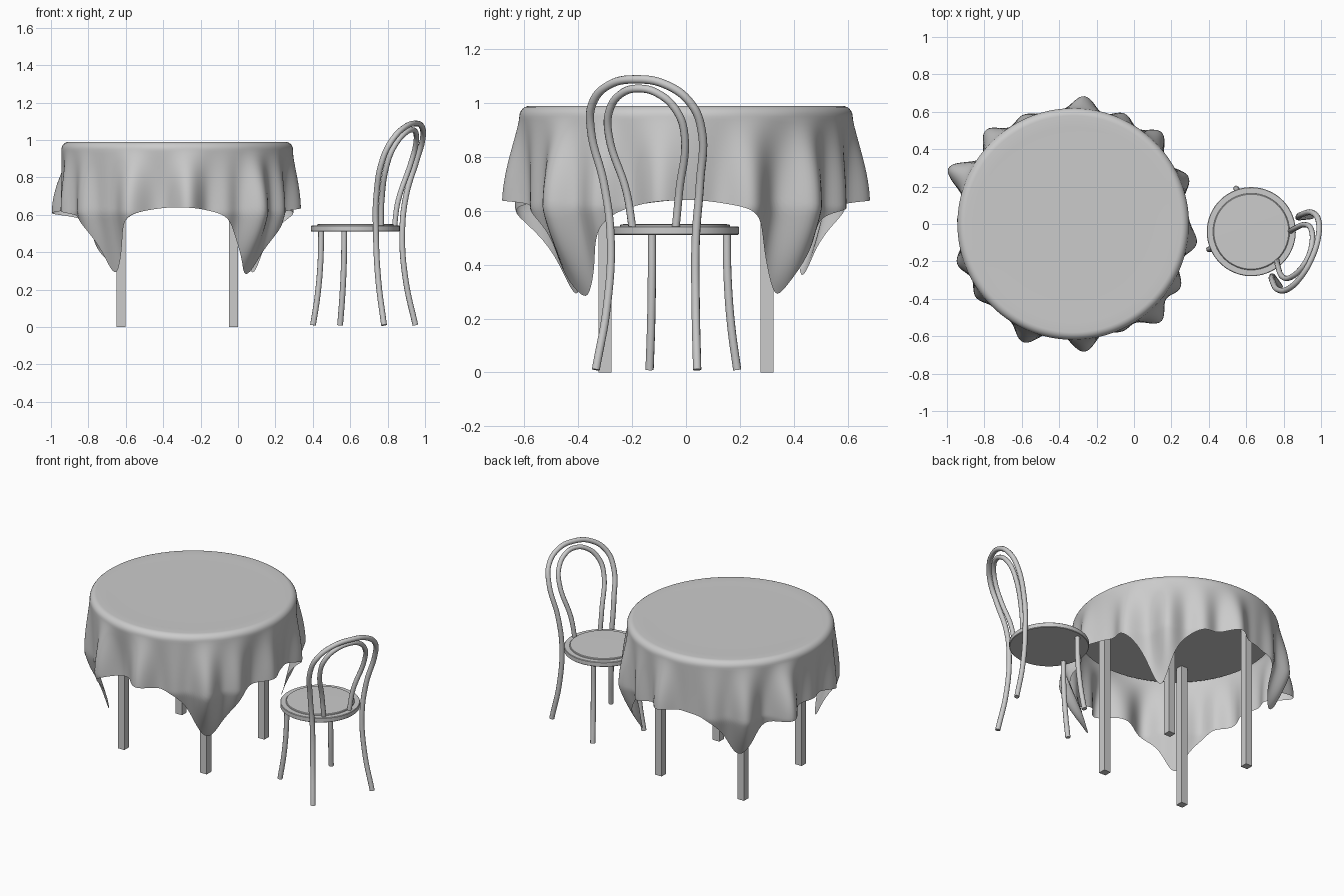
import bpy, bmesh, math
from mathutils import Vector, Matrix

cube = bpy.data.objects.get("Cube")
if cube:
    bpy.data.objects.remove(cube, do_unlink=True)

grey = bpy.data.materials.new("plain_grey")
grey.use_nodes = True
grey.diffuse_color = (0.6, 0.6, 0.6, 1)
grey.node_tree.nodes["Principled BSDF"].inputs["Base Color"].default_value = (0.6, 0.6, 0.6, 1)

TABLE = Vector((-0.325, 0, 0))
CHAIR = Matrix.Translation((0.627, -0.041, 0)) @ Matrix.Rotation(math.radians(-24), 4, "Z")


def finish(ob, angle=40):
    """Give the object its colour and smooth shading with sharp edges kept."""
    ob.data.materials.clear()
    ob.data.materials.append(grey)
    bpy.ops.object.select_all(action="DESELECT")
    ob.select_set(True)
    bpy.context.view_layer.objects.active = ob
    bpy.ops.object.shade_smooth_by_angle(angle=math.radians(angle))
    return ob


def mesh_object(name, bm, angle=40):
    me = bpy.data.meshes.new(name)
    bm.to_mesh(me)
    bm.free()
    ob = bpy.data.objects.new(name, me)
    bpy.context.collection.objects.link(ob)
    return finish(ob, angle)


def rings_mesh(name, rings, angle=40):
    """Skin a list of closed rings, starting from a single middle point."""
    bm = bmesh.new()
    loops = [[bm.verts.new(p) for p in ring] for ring in rings]
    n = len(loops[0])
    hub = bm.verts.new(sum((v.co for v in loops[0]), Vector()) / n)
    for i in range(n):
        j = (i + 1) % n
        bm.faces.new((hub, loops[0][i], loops[0][j]))
        for a, b in zip(loops, loops[1:]):
            bm.faces.new((a[i], b[i], b[j], a[j]))
    return mesh_object(name, bm, angle)


def circle(r, z, steps):
    angles = [math.tau * i / steps for i in range(steps)]
    return [Vector((r * math.cos(a), r * math.sin(a), z)) for a in angles]


def lathe(name, profile):
    return rings_mesh(name, [circle(r, z, 64) for r, z in profile], 30)


def tube(name, points, radius):
    """Bend a round rod through the points, in the chair's own space."""
    cu = bpy.data.curves.new(name, "CURVE")
    cu.dimensions = "3D"
    cu.bevel_depth = radius
    cu.bevel_resolution = 3
    cu.resolution_u = 8
    cu.use_fill_caps = True
    sp = cu.splines.new("BEZIER")
    sp.bezier_points.add(len(points) - 1)
    for bp, p in zip(sp.bezier_points, points):
        bp.co = p
        bp.handle_left_type = bp.handle_right_type = "AUTO"
    ob = bpy.data.objects.new(name, cu)
    bpy.context.collection.objects.link(ob)
    ob.matrix_world = CHAIR
    bpy.ops.object.select_all(action="DESELECT")
    ob.select_set(True)
    bpy.context.view_layer.objects.active = ob
    bpy.ops.object.convert(target="MESH")
    return finish(bpy.context.object)


# Tablecloth: folds are (direction, reach), corners are (direction, drop)
FOLDS = [(3, .03), (22, .085), (46, .1), (65, .07), (85, .105), (101, .03), (115, .06),
         (133, .105), (156, .15), (178, .04), (199, .075), (217, .07), (232, .03), (247, .105),
         (275, .105), (295, .05), (312, .12), (329, .085), (351, .085)]
CORNERS = [(40, .29), (130, .22), (231, .29), (310, .18), (319, .18)]
SHOULDER = 0.95


def bumps(deg, items, width):
    total = 0
    for centre, size in items:
        d = (deg - centre + 180) % 360 - 180
        total += size * math.exp(-(d / width) ** 2 / 2)
    return total


def hem_height(deg):
    return 0.61 + 0.03 * math.cos(math.radians(4 * deg)) - bumps(deg, CORNERS, 7.2)


def cloth_point(deg, t):
    """Folds swell down to the hem; hanging corners curl back to the legs."""
    z = SHOULDER + (hem_height(deg) - SHOULDER) * t
    s = (SHOULDER - z) / 0.34
    swell = math.sin(min(s, 2) * math.pi / 2) ** 1.2
    r = 0.619 + swell * (bumps(deg, FOLDS, 5.4) - 0.038) - 0.1 * max(s - 1, 0)
    a = math.radians(deg)
    return Vector((r * math.cos(a), r * math.sin(a), z))


steps = 288
flat = [(r, 0.988) for r in (0.2, 0.4, 0.52)]
edge = [(0.579 + 0.04 * math.sin(a), SHOULDER + 0.04 * math.cos(a))
        for a in (math.pi / 12 * k for k in range(6))]
rings = [circle(r, z, steps) for r, z in flat + edge]
rings += [[cloth_point(360 * i / steps, k / 28) for i in range(steps)] for k in range(29)]
cloth = rings_mesh("tablecloth", rings, 80)
cloth.location = TABLE

# Table top and square legs
top = lathe("table_top", [(0.3, 0.975), (0.59, 0.975), (0.59, 0.94), (0.001, 0.94)])
top.location = TABLE
for sx, side in ((-1, "right"), (1, "left")):
    for sy, end in ((-1, "front"), (1, "back")):
        bm = bmesh.new()
        bmesh.ops.create_cube(bm, size=1)
        bmesh.ops.scale(bm, vec=(0.048, 0.048, 0.94), verts=bm.verts)
        leg = mesh_object(f"table_leg_{end}_{side}", bm)
        leg.location = TABLE + Vector((0.3 * sx, 0.3 * sy, 0.47))

# Chair seat: wooden rim around a slightly raised panel
seat = lathe("chair_seat", [(0.1, 0.551), (0.2, 0.55), (0.204, 0.547), (0.205, 0.542),
                            (0.235, 0.542), (0.238, 0.539), (0.238, 0.514),
                            (0.235, 0.511), (0.001, 0.511)])
seat.matrix_world = CHAIR


def mirrored(half):
    """Complete a hoop from one side; the last point is its crown."""
    return half + [(u, -v, z) for u, v, z in reversed(half[:-1])]


# Bent hoops: the outer one runs down into the rear legs
tube("chair_back_and_rear_legs", mirrored([
    (0.26, 0.206, 0.01), (0.215, 0.18, 0.25), (0.198, 0.173, 0.5), (0.21, 0.195, 0.7),
    (0.262, 0.225, 0.9), (0.305, 0.199, 1.0), (0.34, 0.115, 1.068), (0.353, 0, 1.088)]), 0.0155)
tube("chair_inner_hoop", mirrored([
    (0.19, 0.087, 0.53), (0.202, 0.107, 0.67), (0.258, 0.154, 0.88), (0.292, 0.137, 0.97),
    (0.322, 0.075, 1.035), (0.333, 0, 1.054)]), 0.0145)

# Splayed front legs of the chair
for side, name in ((1, "left"), (-1, "right")):
    tube("chair_front_leg_" + name, [
        (-0.132, 0.152 * side, 0.52), (-0.135, 0.154 * side, 0.35),
        (-0.148, 0.163 * side, 0.17), (-0.168, 0.178 * side, 0.01)], 0.0155)
